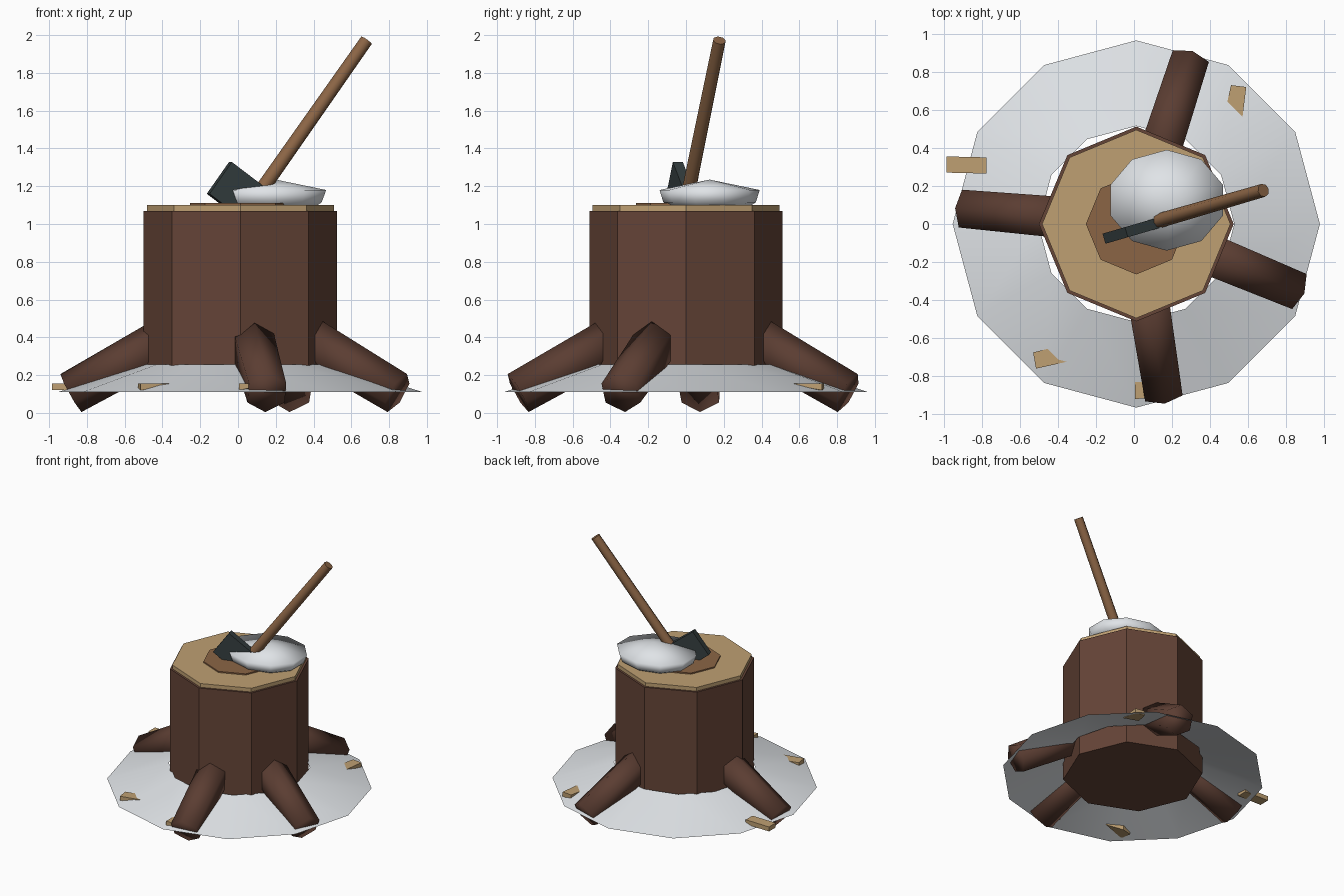
import bpy, bmesh, math
from mathutils import Vector, Matrix

cube = bpy.data.objects.get("Cube")
if cube:
    bpy.data.objects.remove(cube, do_unlink=True)


def material(name, rgb):
    mat = bpy.data.materials.new(name)
    mat.use_nodes = True
    color = (*rgb, 1.0)
    mat.diffuse_color = color
    bsdf = mat.node_tree.nodes["Principled BSDF"]
    bsdf.inputs["Base Color"].default_value = color
    bsdf.inputs["Roughness"].default_value = 0.9
    return mat


BARK = material("bark brown", (0.13, 0.058, 0.038))
ROOT = material("root brown", (0.105, 0.047, 0.032))
WOOD = material("cut wood tan", (0.52, 0.35, 0.17))
HEART = material("heartwood brown", (0.26, 0.13, 0.06))
HANDLE = material("handle brown", (0.26, 0.13, 0.06))
STEEL = material("dark steel", (0.035, 0.048, 0.05))
SNOW = material("snow white", (0.78, 0.81, 0.84))
CENTER = Vector((0.012, 0.0, 0.0))


def finish(name, bm, mat, smooth=False):
    bmesh.ops.recalc_face_normals(bm, faces=bm.faces)
    mesh = bpy.data.meshes.new(name)
    bm.to_mesh(mesh)
    bm.free()
    mesh.materials.append(mat)
    for poly in mesh.polygons:
        poly.use_smooth = smooth
    obj = bpy.data.objects.new(name, mesh)
    bpy.context.collection.objects.link(obj)
    return obj


def rod(name, start, end, r1, r2, sides, mat, smooth=False, turn=0.0):
    """Tapered rod between two points."""
    start, end = Vector(start), Vector(end)
    axis = end - start
    place = (Matrix.Translation((start + end) / 2)
             @ axis.to_track_quat("Z", "Y").to_matrix().to_4x4()
             @ Matrix.Rotation(turn, 4, "Z"))
    bm = bmesh.new()
    bmesh.ops.create_cone(bm, cap_ends=True, segments=sides, radius1=r1,
                          radius2=r2, depth=axis.length, matrix=place)
    return finish(name, bm, mat, smooth)


def disc(name, z0, z1, radius, mat):
    """Upright octagonal slab with corners on the axes."""
    bm = bmesh.new()
    bmesh.ops.create_cone(bm, cap_ends=True, segments=8, radius1=radius,
                          radius2=radius, depth=z1 - z0,
                          matrix=Matrix.Translation(CENTER + Vector((0, 0, (z0 + z1) / 2))))
    return finish(name, bm, mat)


def rings(name, center, levels, sides, mat, tip=None, base=False):
    """Stacked rings of (x radius, y radius, z), optionally closed."""
    bm = bmesh.new()
    loops = []
    for rx, ry, z in levels:
        loops.append([bm.verts.new((center[0] + rx * math.sin(math.tau * i / sides),
                                    center[1] + ry * math.cos(math.tau * i / sides), z))
                      for i in range(sides)])
    for low, high in zip(loops, loops[1:]):
        for i in range(sides):
            j = (i + 1) % sides
            bm.faces.new((low[i], high[i], high[j], low[j]))
    if tip:
        top = bm.verts.new(tip)
        for i in range(sides):
            bm.faces.new((loops[-1][i], top, loops[-1][(i + 1) % sides]))
    if base:
        bm.faces.new(loops[0])
    return finish(name, bm, mat, True)


# Stump with cut face and heartwood
disc("stump", 0.11, 1.07, 0.512, BARK)
disc("cut_top", 1.07, 1.10, 0.495, WOOD)
disc("heartwood", 1.10, 1.11, 0.265, HEART)

# Roots splaying out and down
for label, degrees in (("front", -81), ("left", -22.5), ("back", 72), ("right", 175)):
    a = math.radians(degrees)
    out = Vector((math.cos(a), math.sin(a), 0))
    rod("root_" + label, CENTER + out * 0.36 + Vector((0, 0, 0.405)),
        CENTER + out * 0.9 + Vector((0, 0, 0.105)), 0.125, 0.115, 6, ROOT, True)

# Sloping snow sheet around the stump: an open ring
rings("snow_skirt", CENTER, [(0.965, 0.965, 0.11), (0.515, 0.515, 0.255)], 12, SNOW)

# Snow heap on the cut face
rings("snow_heap", (0.172, 0.125),
      [(0.24, 0.2, 1.085), (0.285, 0.245, 1.115), (0.31, 0.265, 1.18)],
      10, SNOW, tip=(0.2, 0.125, 1.235), base=True)

# Axe: handle and head share one tilted frame
grip_low, grip_high = Vector((0.1, 0.008, 1.145)), Vector((0.68, 0.177, 1.972))
rod("axe_handle", grip_low, grip_high, 0.039, 0.035, 8, HANDLE, True)
bpy.context.view_layer.objects.active = bpy.data.objects["axe_handle"]
bpy.data.objects["axe_handle"].select_set(True)
bpy.ops.object.shade_smooth_by_angle(angle=math.radians(50))

along = (grip_high - grip_low).normalized()
side = Vector((-along.y, along.x, 0)).normalized()
blade = side.cross(along).normalized()
if blade.z > 0:
    blade = -blade
poll_corner = Vector((-0.04, -0.043, 1.328))
length, height, thick = 0.28, 0.208, 0.055
frame = Matrix((blade * length, side * thick, along * height)).transposed().to_4x4()
frame.translation = poll_corner + blade * length / 2 - along * height / 2
bm = bmesh.new()
bmesh.ops.create_cube(bm, size=1.0, matrix=frame)
finish("axe_head", bm, STEEL)

# Wood chips: plan outlines, with the underside rising to the last point if pointed
chips = (
    ("right", False, [(-0.985, 0.27), (-0.985, 0.355), (-0.775, 0.35), (-0.775, 0.265)]),
    ("front_right", True, [(-0.45, -0.655), (-0.53, -0.675), (-0.515, -0.76), (-0.335, -0.72)]),
    ("back_left", True, [(0.49, 0.64), (0.51, 0.73), (0.59, 0.72), (0.57, 0.56)]),
    ("front", True, [(0.09, -0.83), (0.005, -0.83), (0.005, -0.92), (0.14, -0.91)]),
)
for label, pointed, outline in chips:
    bm = bmesh.new()
    last = len(outline) - 1
    low = [bm.verts.new((x, y, 0.15 if pointed and i == last else 0.12))
           for i, (x, y) in enumerate(outline)]
    high = [bm.verts.new((x, y, 0.156)) for x, y in outline]
    bm.faces.new(low)
    bm.faces.new(high)
    for i in range(len(outline)):
        j = (i + 1) % len(outline)
        bm.faces.new((low[i], low[j], high[j], high[i]))
    finish("wood_chip_" + label, bm, WOOD)
